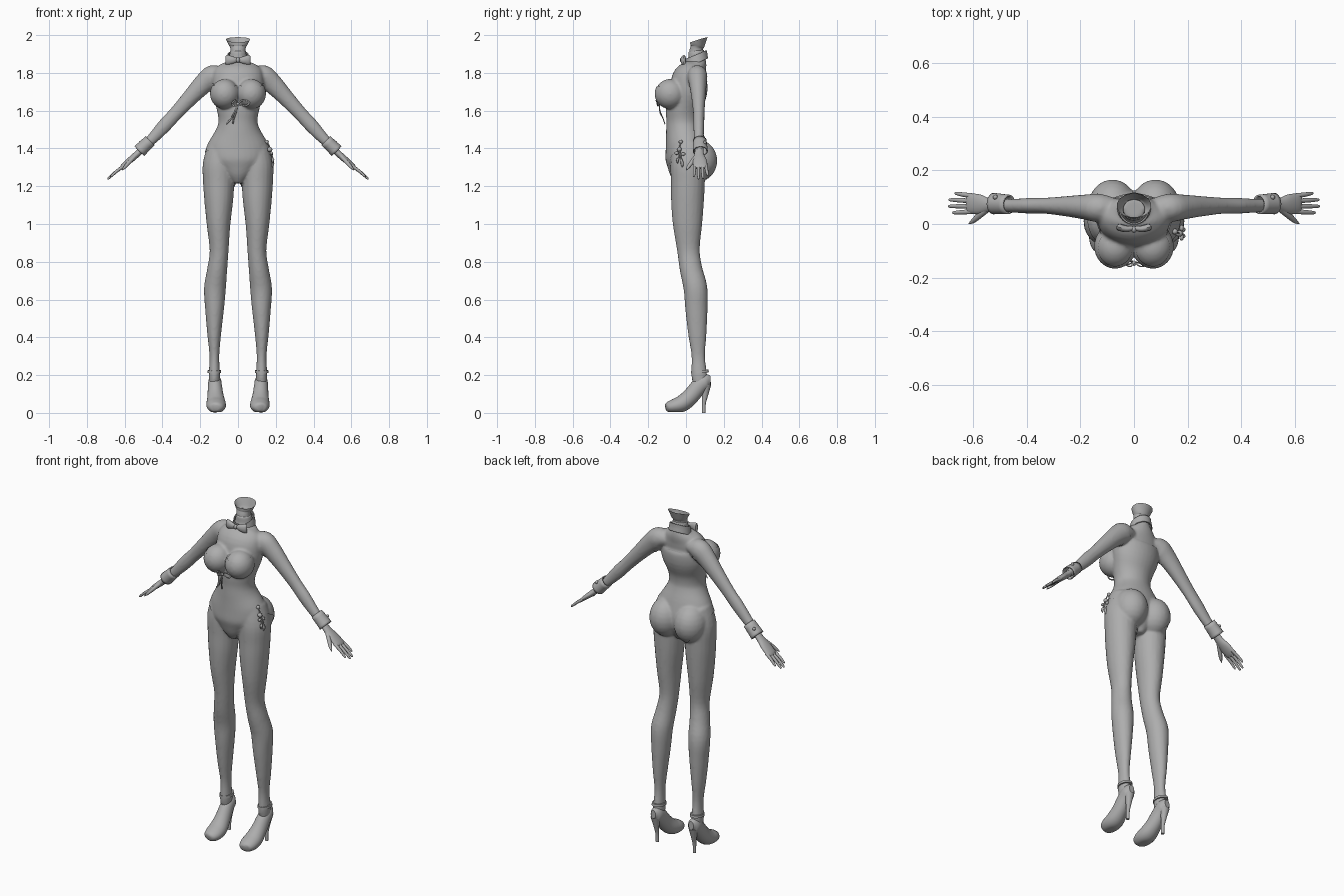
import bpy, bmesh, math
from mathutils import Vector, Matrix

X, Y, Z = Vector((1, 0, 0)), Vector((0, 1, 0)), Vector((0, 0, 1))
grey = bpy.data.materials.new("plain_grey")
grey.diffuse_color = (0.42, 0.42, 0.42, 1)


def spline(rows, steps):
    """Catmull-Rom through rows of numbers."""
    out = []
    for i in range(len(rows) - 1):
        p = [rows[max(0, min(len(rows) - 1, i + k))] for k in (-1, 0, 1, 2)]
        for s in range(steps):
            t = s / steps
            out.append([0.5 * (2 * b + (c - a) * t + (2 * a - 5 * b + 4 * c - d) * t * t
                               + (3 * b - a - 3 * c + d) * t ** 3) for a, b, c, d in zip(*p)])
    return out + [list(rows[-1])]


def tube(bm, rows, ref=Y, n=20, steps=4, cap=True, s=1):
    """Elliptical sections along a path: rows of x, y, z, radius across ref, radius along ref."""
    rows = spline(rows, steps)
    pts = [Vector((r[0] * s, r[1], r[2])) for r in rows]
    rings = []
    for i, (p, r) in enumerate(zip(pts, rows)):
        t = (pts[min(i + 1, len(pts) - 1)] - pts[max(i - 1, 0)]).normalized()
        u = ref.cross(t).normalized()
        v = t.cross(u)
        rings.append([bm.verts.new(p + u * r[3] * math.cos(a) + v * r[4] * math.sin(a))
                      for a in (2 * math.pi * k / n for k in range(n))])
    for a, b in zip(rings, rings[1:]):
        for k in range(n):
            bm.faces.new((a[k], a[(k + 1) % n], b[(k + 1) % n], b[k]))
    if cap:
        bm.faces.new(rings[0][::-1])
        bm.faces.new(rings[-1])


def ball(bm, c, r, seg=24):
    m = Matrix.Translation(c) @ Matrix.Diagonal((*r, 1))
    bmesh.ops.create_uvsphere(bm, u_segments=seg, v_segments=seg // 2, radius=1, matrix=m)


def finish(name, bm, angle=50):
    me = bpy.data.meshes.new(name)
    bm.to_mesh(me)
    bm.free()
    ob = bpy.data.objects.new(name, me)
    bpy.context.collection.objects.link(ob)
    me.materials.append(grey)
    bpy.ops.object.select_all(action='DESELECT')
    ob.select_set(True)
    bpy.context.view_layer.objects.active = ob
    bpy.ops.object.shade_smooth_by_angle(angle=math.radians(angle))
    return ob


# Body: overlapping solids fused into one smooth skin
bm = bmesh.new()
torso = [(1.22, .005, .03, .06), (1.27, .005, .09, .09), (1.34, .008, .155, .112),
         (1.42, 0, .155, .104), (1.50, -.012, .112, .09), (1.55, -.015, .099, .085),
         (1.62, -.012, .112, .092), (1.70, .01, .133, .098), (1.77, .018, .135, .092),
         (1.815, .04, .125, .07), (1.845, .055, .085, .055), (1.87, .057, .052, .047),
         (1.92, .055, .042, .042)]
tube(bm, [(0, y, z, rx, ry) for z, y, rx, ry in torso], n=32)
leg = [(.125, .08, .13, .026, .035), (.125, .07, .2, .03, .042), (.125, .065, .3, .026, .036),
       (.126, .06, .42, .037, .049), (.124, .055, .55, .05, .059), (.122, .05, .66, .058, .063),
       (.11, .027, .76, .053, .06), (.1, .013, .86, .05, .06), (.103, .008, 1.0, .063, .078),
       (.102, .008, 1.12, .076, .087), (.102, .01, 1.22, .083, .09), (.1, .01, 1.32, .086, .092),
       (.085, .01, 1.42, .07, .08)]
arm = [(.075, .058, 1.79, .035, .04), (.13, .06, 1.785, .058, .053), (.18, .063, 1.745, .054, .047),
       (.25, .066, 1.672, .044, .038), (.33, .068, 1.585, .037, .03), (.39, .068, 1.52, .037, .029),
       (.45, .068, 1.455, .03, .026), (.52, .07, 1.385, .02, .024)]
for s in (-1, 1):
    tube(bm, leg, s=s)
    tube(bm, arm, s=s)
    ball(bm, (s * .07, -.083, 1.69), (.075, .08, .078))
    ball(bm, (s * .08, .062, 1.335), (.088, .1, .108))
body = finish("body", bm)
mod = body.modifiers.new("fuse", 'REMESH')
mod.mode, mod.voxel_size = 'VOXEL', .008
mod = body.modifiers.new("soften", 'SMOOTH')
mod.factor, mod.iterations = .5, 4
for m in ("fuse", "soften"):
    bpy.ops.object.modifier_apply(modifier=m)
bpy.ops.object.shade_smooth_by_angle(angle=math.radians(60))

# Bodysuit: thin layer over the body, trimmed by slanted planes
bm = bmesh.new()
bm.from_mesh(body.data)
cuts = [((0, 0, 1.745), (0, -.12, 1))]
for s in (-1, 1):
    cuts += [((0, -.1, 1.22), (s * 1.24, -.4, -1)), ((s * .142, 0, 1.74), (s * .29, 0, .07))]
for co, no in cuts:
    bmesh.ops.bisect_plane(bm, geom=bm.verts[:] + bm.edges[:] + bm.faces[:],
                           plane_co=co, plane_no=no, clear_outer=True)
bm.normal_update()
for v, d in [(v, v.normal.copy()) for v in bm.verts]:
    v.co += d * .004
finish("bodysuit", bm, 60)

# Neck flaring into an open slanted rim
bm = bmesh.new()
tube(bm, [(0, .055, 1.88, .042, .042), (0, .055, 1.93, .04, .036), (0, .062, 1.95, .05, .04),
          (0, .068, 1.975, .064, .047)], cap=False, n=28)
for v in bm.verts:
    v.co.z = min(2, v.co.z + .55 * (v.co.y - .065) * max(0, min(1, (v.co.z - 1.91) / .06)))
ob = finish("neck_rim", bm)

# Collar band, higher at the back
bm = bmesh.new()
tube(bm, [(0, .056, 1.85, .064, .061), (0, .055, 1.875, .06, .058), (0, .055, 1.897, .056, .057)],
     cap=False, n=32)
for v in bm.verts:
    v.co.z += .4 * (v.co.y - .055)
finish("collar", bm).modifiers.new("thickness", 'SOLIDIFY').thickness = .006

# Bow tie
bm = bmesh.new()
for s in (-1, 1):
    tube(bm, [(.004, -.016, 1.868, .011, .008), (.03, -.018, 1.868, .02, .012),
              (.055, -.012, 1.868, .027, .013), (.064, -.008, 1.868, .024, .007)], s=s, n=12)
ball(bm, (0, -.02, 1.868), (.011, .013, .014), 12)
bmesh.ops.recalc_face_normals(bm, faces=bm.faces)
finish("bow_tie", bm)

# Cuffs with studs, hands
for s, side in ((-1, "right"), (1, "left")):
    bm = bmesh.new()
    tube(bm, [(.465, .073, 1.442, .033, .036), (.5, .075, 1.408, .035, .038),
              (.522, .076, 1.386, .037, .04)], s=s, cap=False, steps=2, n=24)
    cuff = finish(side + "_cuff", bm)
    cuff.modifiers.new("thickness", 'SOLIDIFY').thickness = .006
    bm = bmesh.new()
    ball(bm, (s * .516, .1, 1.432), (.009, .009, .009), 12)
    finish(side + "_cuff_stud", bm)

    bm = bmesh.new()
    tube(bm, [(.505, .07, 1.4, .017, .022), (.54, .07, 1.365, .017, .026),
              (.575, .073, 1.335, .016, .037), (.61, .076, 1.305, .012, .037),
              (.622, .076, 1.295, .006, .03)], s=s)
    for y0, y1, tip in ((.046, .042, .675), (.066, .066, .69), (.086, .09, .688), (.105, .114, .667)):
        tz = 1.305 - (tip - .605) * .8
        mid = (.605 + tip) / 2
        tube(bm, [(.6, y0, 1.31, .009, .0095), (mid, (y0 + y1) / 2, (1.314 + tz) / 2, .008, .0085),
                  (tip - .006, y1, tz + .006, .006, .006), (tip, y1, tz, .002, .002)], s=s, n=10)
    tube(bm, [(.545, .058, 1.36, .012, .014), (.575, .032, 1.328, .011, .012),
              (.598, .012, 1.302, .008, .009), (.614, .001, 1.285, .002, .002)], s=s, n=12)
    finish(side + "_hand", bm)

# High-heeled shoes with ankle straps
for s, side in ((-1, "right"), (1, "left")):
    bm = bmesh.new()
    tube(bm, [(.116, -.108, .028, .012, .014), (.115, -.098, .03, .036, .026),
              (.115, -.065, .036, .05, .037), (.116, -.02, .05, .051, .044),
              (.119, .025, .088, .043, .044), (.122, .07, .142, .037, .043),
              (.123, .105, .168, .033, .04), (.124, .13, .172, .016, .024)], ref=Z, s=s, n=24)
    for v in bm.verts:
        v.co.z = max(v.co.z, .004)
    tube(bm, [(.122, .094, 0, .009, .009), (.122, .095, .05, .01, .01),
              (.123, .102, .1, .016, .017), (.124, .108, .15, .027, .025)], s=s, n=16)
    finish(side + "_shoe", bm)
    bm = bmesh.new()
    tube(bm, [(.125, .074, .212, .036, .047), (.125, .073, .226, .035, .046)], s=s, steps=1, n=24)
    finish(side + "_ankle_strap", bm)

# Ribbon lace below the bust
bm = bmesh.new()
strands = [[(0, -.14, 1.635), (.025, -.158, 1.655), (.06, -.15, 1.645), (.04, -.15, 1.625), (0, -.14, 1.635)],
           [(0, -.14, 1.635), (-.012, -.158, 1.655), (-.03, -.152, 1.64), (-.02, -.15, 1.625), (0, -.14, 1.635)],
           [(0, -.14, 1.635), (-.02, -.138, 1.59), (-.035, -.122, 1.56), (-.062, -.112, 1.53)],
           [(0, -.14, 1.635), (-.008, -.138, 1.6), (-.022, -.122, 1.56), (-.028, -.112, 1.53)]]
for path in strands:
    tube(bm, [(*p, .004, .0025) for p in path], n=8)
ball(bm, (0, -.146, 1.636), (.008, .01, .008), 12)
finish("ribbon_lace", bm)

# Hanging hip charm
bm = bmesh.new()
ball(bm, (.152, -.028, 1.435), (.011, .011, .011), 12)
ball(bm, (.168, -.035, 1.395), (.014, .012, .013), 12)
for y, z in ((-.05, 1.375), (-.015, 1.37)):
    ball(bm, (.177, y, z), (.008, .012, .009), 12)
tube(bm, [(.152, -.028, 1.435, .003, .003), (.165, -.033, 1.415, .003, .003),
          (.17, -.035, 1.39, .003, .003)], n=8)
for y, z in ((-.045, 1.32), (-.02, 1.3)):
    tube(bm, [(.174, -.033, 1.385, .004, .004), (.183, (y - .033) / 2, 1.35, .004, .004),
              (.184, y, z + .02, .008, .008), (.183, y, z, .002, .002)], n=8)
finish("hip_charm", bm)
